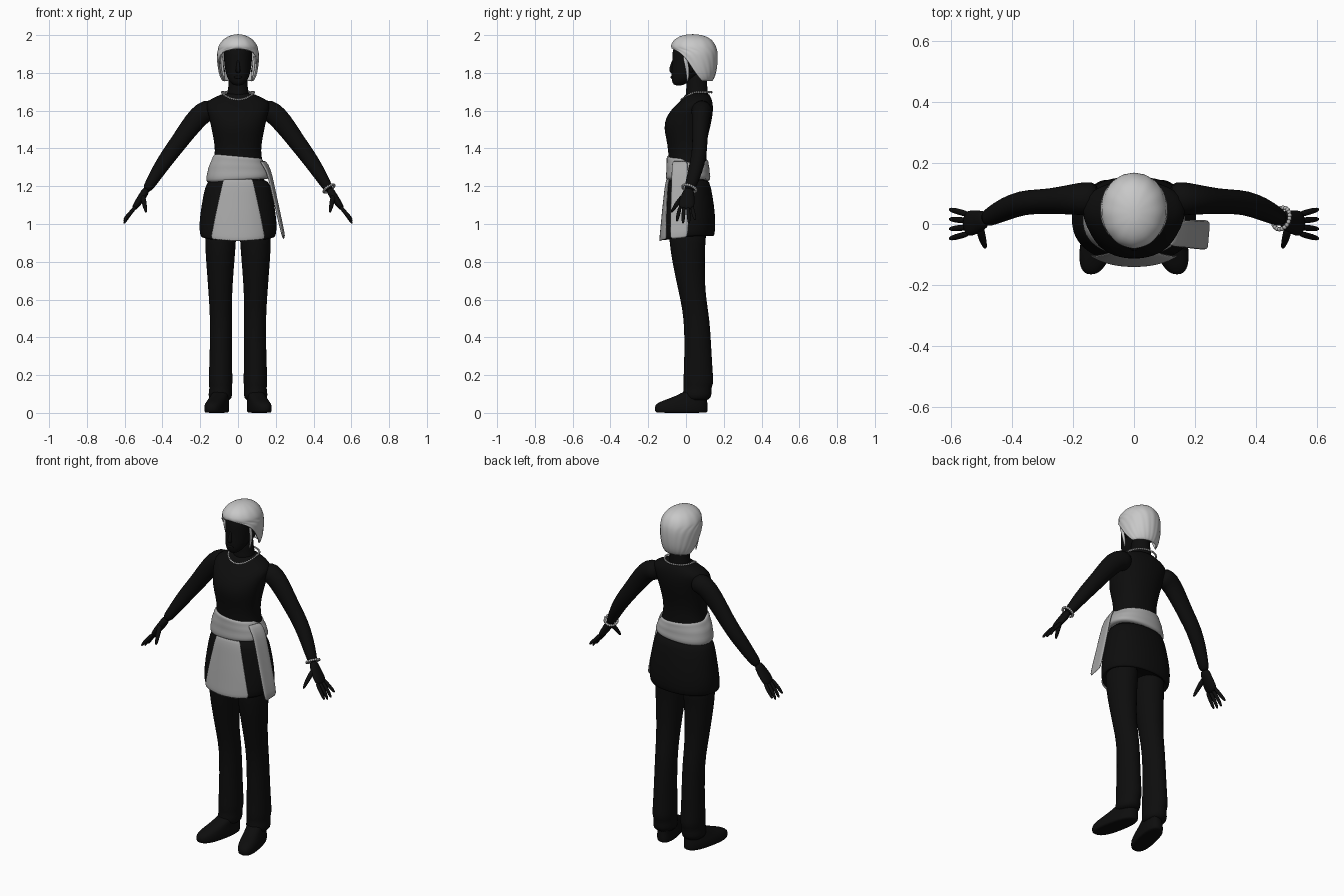
import bpy, bmesh, math
from mathutils import Vector


def material(name, c):
    m = bpy.data.materials.new(name)
    m.diffuse_color = (c, c, c, 1)
    return m


BLACK = material("black", 0.004)
HAIR = material("pale_hair", 0.58)
CLOTH = material("grey_cloth", 0.40)
BEADS = material("bead_grey", 0.45)


def finish(name, bm, mat, mirror=False, subsurf=1, thick=0):
    bmesh.ops.recalc_face_normals(bm, faces=bm.faces)
    me = bpy.data.meshes.new(name)
    bm.to_mesh(me)
    bm.free()
    me.materials.append(mat)
    for p in me.polygons:
        p.use_smooth = True
    ob = bpy.data.objects.new(name, me)
    bpy.context.collection.objects.link(ob)
    if mirror:
        ob.modifiers.new("mirror", 'MIRROR').use_mirror_merge = False
    if thick:
        s = ob.modifiers.new("thickness", 'SOLIDIFY')
        s.thickness, s.offset = thick, 0
    if subsurf:
        s = ob.modifiers.new("smooth", 'SUBSURF')
        s.levels = s.render_levels = subsurf
    return ob


def skin(rings, closed=True, caps=True):
    """Bridge equal-length rows of points with quads."""
    bm = bmesh.new()
    rows = [[bm.verts.new(p) for p in r] for r in rings]
    n = len(rows[0])
    for a, b in zip(rows, rows[1:]):
        for i in range(n if closed else n - 1):
            j = (i + 1) % n
            bm.faces.new((a[i], a[j], b[j], b[i]))
    if caps:
        bm.faces.new(rows[0])
        bm.faces.new(rows[-1])
    return bm


def power(v, e):
    return math.copysign(abs(v) ** e, v)


def section(z, hw, yf, yb, cx=0, p=2.2, n=28, a0=0.0, closed=True):
    """Horizontal rounded ring given half width, front y and back y."""
    cy, ry = (yf + yb) / 2, (yb - yf) / 2
    pts = []
    for i in range(n):
        t = a0 + (2 * math.pi - 2 * a0) * i / (n if closed else n - 1)
        pts.append(Vector((cx + hw * power(math.sin(t), 2 / p),
                           cy - ry * power(math.cos(t), 2 / p), z)))
    return pts


def loft(name, rows, mat, mirror=False, warp=None, p=2.2, caps=True):
    rings = [section(*r, p=p) for r in rows]
    if warp:
        for r in rings:
            for v in r:
                warp(v)
    return finish(name, skin(rings, caps=caps), mat, mirror)


def tube(name, pts, mat, mirror=True, n=12):
    """Tube through (x, y, z, radius along y, other radius) stations."""
    rings = []
    for i, q in enumerate(pts):
        a, b = pts[max(i - 1, 0)], pts[min(i + 1, len(pts) - 1)]
        t = (Vector(b[:3]) - Vector(a[:3])).normalized()
        u = Vector((0, 1, 0))
        u = (u - t * u.dot(t)).normalized()
        w = t.cross(u)
        rings.append([Vector(q[:3]) + u * q[3] * math.cos(k * math.tau / n)
                      + w * q[4] * math.sin(k * math.tau / n) for k in range(n)])
    return finish(name, skin(rings), mat, mirror)


def bead_ring(name, point, count, r):
    bm = bmesh.new()
    for i in range(count):
        new = bmesh.ops.create_icosphere(bm, subdivisions=1, radius=r)["verts"]
        bmesh.ops.translate(bm, verts=new, vec=point(i * math.tau / count))
    return finish(name, bm, BEADS, subsurf=0)


# Torso, neck and head
loft("torso", [(1.18, .155, -.085, .12), (1.30, .142, -.09, .11), (1.36, .122, -.093, .108),
               (1.42, .124, -.098, .108), (1.48, .136, -.112, .12), (1.53, .146, -.117, .133),
               (1.58, .157, -.098, .142), (1.62, .17, -.065, .144), (1.652, .165, -.03, .14),
               (1.675, .115, -.01, .13), (1.695, .07, .0, .12)], BLACK)
loft("neck", [(1.64, .075, -.01, .125), (1.70, .054, .003, .115), (1.76, .048, .0, .11),
              (1.83, .048, .0, .11)], BLACK, p=2)
loft("head", [(1.732, .018, -.06, -.02), (1.748, .042, -.074, .01), (1.78, .06, -.078, .06),
              (1.82, .069, -.075, .12), (1.87, .075, -.072, .145), (1.92, .076, -.074, .145),
              (1.96, .062, -.052, .12), (1.985, .03, -.01, .09)], BLACK)
tube("nose", [(0, -.066, 1.872, .006, .006), (0, -.078, 1.835, .008, .01),
              (0, -.083, 1.812, .011, .015), (0, -.07, 1.80, .008, .012)], BLACK, False, 8)
tube("lips", [(-.024, -.07, 1.777, .006, .004), (0, -.077, 1.777, .01, .011),
              (.024, -.07, 1.777, .006, .004)], BLACK, False, 8)
tube("ear", [(.072, .025, 1.80, .008, .006), (.08, .03, 1.825, .016, .008),
             (.086, .042, 1.855, .016, .008), (.088, .05, 1.872, .006, .004)], BLACK, n=8)

# Bobbed hair, open over the face
hair = []
for z, hw, yf, yb, line in [
        (1.755, .082, -.01, .135, .085), (1.785, .094, -.035, .15, .06),
        (1.82, .101, -.055, .158, .035), (1.86, .106, -.07, .162, .012),
        (1.895, .107, -.076, .163, -.018), (1.918, .105, -.078, .16, -.048),
        (1.93, .102, -.078, .157, None), (1.95, .093, -.074, .149, None),
        (1.972, .077, -.06, .133, None), (1.988, .053, -.035, .107, None),
        (1.998, .024, .0, .07, None)]:
    cy, ry = (yf + yb) / 2, (yb - yf) / 2
    a0 = 0.0 if line is None else math.acos((cy - line) / ry)
    ring = section(z, hw, yf, yb, p=2, n=49, a0=a0, closed=False)
    for i, v in enumerate(ring):  # combed ridges
        k = 1 + .008 * math.cos(i * math.pi / 2)
        v.x, v.y = v.x * k, cy + (v.y - cy) * k
    hair.append(ring)
hair.append([Vector((0, .035, 2.0))] * 49)
bm = skin(hair, closed=False, caps=False)
bmesh.ops.remove_doubles(bm, verts=bm.verts, dist=.0005)
finish("hair", bm, HAIR, thick=.01)
tube("side_lock", [(.085, -.01, 1.895, .012, .008), (.085, .005, 1.84, .012, .008),
                   (.076, .01, 1.79, .009, .007), (.071, .008, 1.75, .003, .003)], HAIR, n=8)

# Arms and hands
tube("arm", [(.11, .085, 1.605, .055, .05), (.165, .083, 1.602, .056, .06),
             (.205, .08, 1.575, .05, .059), (.265, .075, 1.50, .043, .052),
             (.315, .073, 1.43, .041, .047), (.365, .07, 1.365, .041, .044),
             (.42, .05, 1.285, .039, .038), (.465, .027, 1.21, .032, .029),
             (.487, .015, 1.178, .027, .024)], BLACK, n=16)
tube("palm", [(.482, .017, 1.19, .026, .022), (.503, .01, 1.15, .036, .022),
              (.53, .003, 1.112, .045, .02), (.555, .0, 1.075, .042, .014)], BLACK)
for i in range(4):
    y = .036 - .024 * i
    drop = (.02, .0, .0, .012)[i]
    tube("finger_%d" % (i + 1),
         [(.54, y * .85, 1.095, .011, .012), (.572, y * 1.1, 1.055, .011, .011),
          (.592, y * 1.25, 1.025 + drop * .6, .010, .010),
          (.605, y * 1.35, 1.0 + drop, .005, .005)], BLACK, n=8)
tube("thumb", [(.505, -.005, 1.155, .015, .015), (.50, -.035, 1.125, .015, .015),
               (.492, -.06, 1.09, .012, .012), (.486, -.08, 1.058, .006, .006)], BLACK, n=8)

# Trousers and shoes
loft("trouser_leg", [(z, hw, yf, yb, cx) for z, hw, yf, yb, cx in [
    (1.0, .085, -.095, .12, .09), (.90, .082, -.088, .10, .093), (.80, .075, -.073, .10, .094),
    (.70, .067, -.052, .10, .094), (.60, .061, -.03, .107, .093), (.50, .058, -.011, .125, .09),
    (.35, .058, -.008, .134, .091), (.20, .062, -.012, .142, .092), (.16, .064, -.016, .148, .092),
    (.13, .058, -.01, .132, .092), (.10, .064, -.02, .138, .094), (.06, .06, -.01, .125, .094)]],
    BLACK, mirror=True, p=2)


def splay(v):
    v.x -= v.y * .2


loft("shoe", [(0, .05, -.155, .11, .108), (.004, .055, -.164, .115, .108),
              (.03, .057, -.168, .116, .108), (.05, .054, -.158, .114, .107),
              (.068, .049, -.115, .112, .104), (.09, .046, -.05, .112, .10),
              (.12, .044, -.005, .11, .096)], BLACK, mirror=True, warp=splay, p=2.5)

# Flared skirt with a hem dipping at the front
SKIRT = [(1.25, .15, -.093, .118), (1.2, .176, -.104, .132), (1.1, .194, -.115, .15),
         (1.0, .208, -.126, .158), (.935, .202, -.134, .152)]


def dip(v):
    if v.z < .96 and v.y < 0:
        v.z -= .02 * min(1, -v.y / .1)


loft("skirt", SKIRT + [(.931, .19, -.122, .14), (.97, .17, -.1, .125)], BLACK, warp=dip)


def skirt_at(z):
    for a, b in zip(SKIRT, SKIRT[1:]):
        if z >= b[0] - 1e-6:
            f = (a[0] - z) / (a[0] - b[0])
            return [s + (t - s) * f for s, t in zip(a, b)]


# Apron panel following the skirt front
rows = []
for r in range(9):
    f = r / 8
    z = 1.24 - f * .305
    _, hw, yf, yb = skirt_at(z)
    w = .078 + .068 * f
    row = []
    for c in range(15):
        s = c / 7 - 1
        y = (yf + yb) / 2 - (yb - yf) / 2 * (1 - abs(s * w / hw) ** 2.2) ** (1 / 2.2)
        row.append((s * w, y - .005, z - .027 * max(0, f - .6) / .4 * (1 - .4 * s * s)))
    rows.append(row)
finish("apron", skin(rows, False, False), CLOTH, thick=.007)


# Wrapped waist sash, with soft folds and a slight tilt
def tilt(v):
    f = (v.z - 1.225) / .12
    v.z += v.x * (.07 - .16 * f) + (.012 * f if v.y < 0 else -.008 * f)


loft("sash", [(1.228, .15, -.085, .11), (1.23, .168, -.106, .128), (1.255, .17, -.108, .131),
              (1.28, .161, -.103, .124), (1.30, .158, -.106, .126), (1.32, .144, -.102, .12),
              (1.338, .138, -.104, .12), (1.348, .13, -.10, .116), (1.346, .112, -.085, .1)],
     CLOTH, warp=tilt)

# Hanging sash end on one side
tail = [(1.335, .112, -.075, .145, .008), (1.29, .15, -.078, .172, .01),
        (1.22, .168, -.08, .186, .012), (1.10, .196, -.084, .212, .013),
        (1.0, .22, -.086, .233, .012), (.925, .24, -.088, .248, .01)]
rows = [[(x0 + (x1 - x0) * c / 4, y0 + (y1 - y0) * c / 4 + .002 * (-1) ** c,
          z - (.01 * (1 - c / 4) if z < .95 else 0)) for c in range(5)]
        for z, x0, y0, x1, y1 in tail]
finish("sash_tail", skin(rows, False, False), CLOTH, thick=.012)


# Bead necklace and bracelet
def neck_point(t):
    front = max(0, math.cos(t))
    return Vector((.085 * math.sin(t), .056 - .08 * math.cos(t), 1.698 - .04 * front ** 1.5))


bead_ring("necklace", neck_point, 48, .0065)
axis = Vector((.55, -.32, -.84)).normalized()
side = (Vector((0, 1, 0)) - axis * axis.y).normalized()
other = axis.cross(side)
bead_ring("bracelet", lambda t: Vector((.482, .018, 1.188)) + side * .037 * math.cos(t)
          + other * .032 * math.sin(t), 20, .0085)
